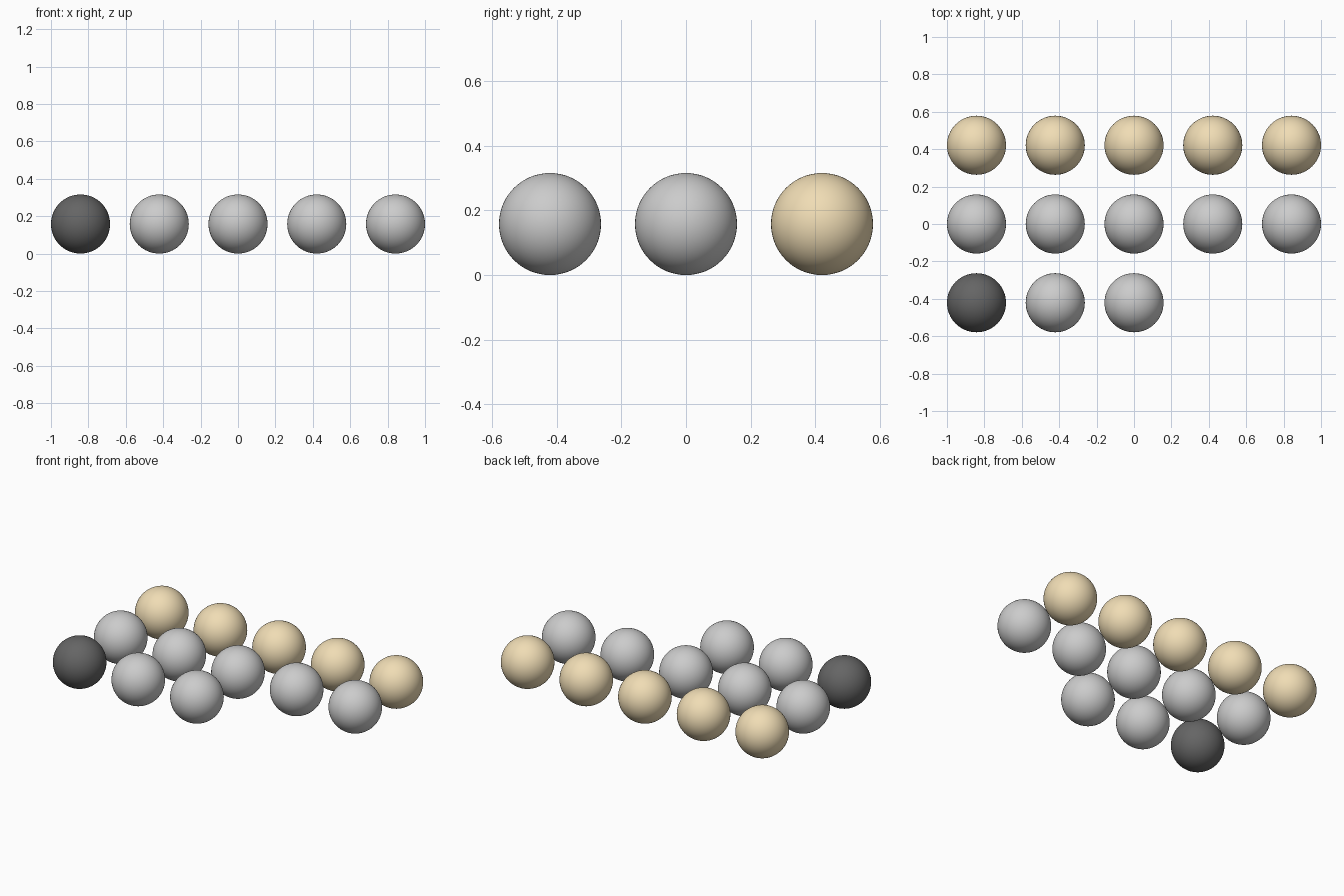
import bpy

if "Cube" in bpy.data.objects:
    bpy.data.objects.remove(bpy.data.objects["Cube"])

RADIUS = 3 / 19     # four gaps of 8/3 radius plus one diameter = 2 units
STEP = 8 / 19


def material(name, rgb):
    mat = bpy.data.materials.new(name)
    mat.diffuse_color = (*rgb, 1.0)
    mat.use_nodes = True
    mat.node_tree.nodes["Principled BSDF"].inputs["Base Color"].default_value = mat.diffuse_color
    return mat


def ball(name, col, row, mat=None):
    bpy.ops.mesh.primitive_uv_sphere_add(
        segments=64, ring_count=32, radius=RADIUS,
        location=(col * STEP, row * STEP, RADIUS))
    obj = bpy.context.object
    obj.name = name
    bpy.ops.object.shade_smooth()
    if mat:
        obj.data.materials.append(mat)


tan = material("tan", (0.87, 0.72, 0.46))
dark = material("dark_grey", (0.13, 0.13, 0.13))
light = material("light_grey", (0.58, 0.58, 0.58))

# Full back row (tan) and middle row (grey)
for col in range(-2, 3):
    ball(f"back_ball_{col + 3}", col, 1, tan)
    ball(f"middle_ball_{col + 3}", col, 0)

# Short front row: dark, mid and light grey
for col, mat in zip(range(-2, 1), (dark, None, light)):
    ball(f"front_ball_{col + 3}", col, -1, mat)
